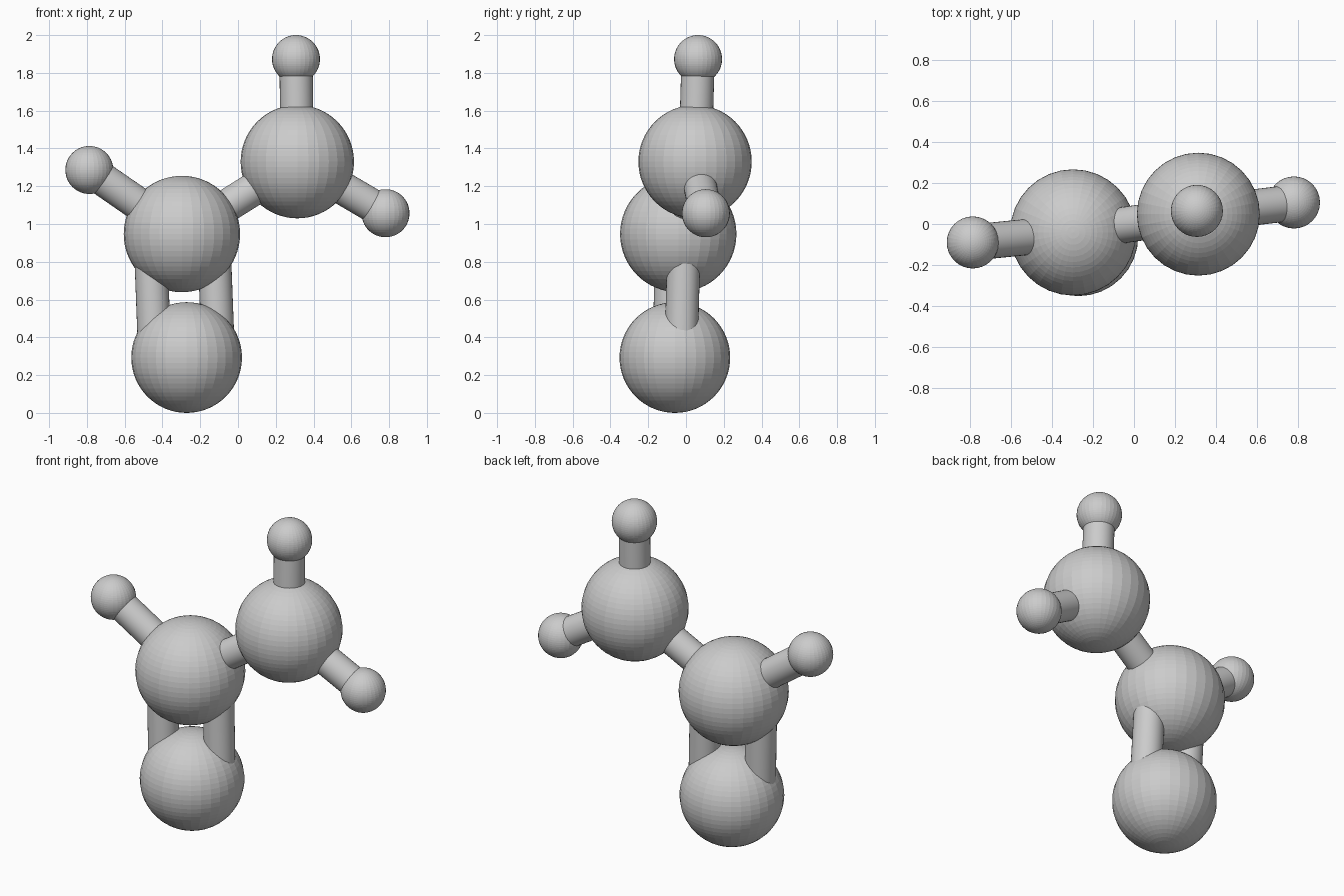
import bpy
from mathutils import Vector

if "Cube" in bpy.data.objects:
    bpy.data.objects.remove(bpy.data.objects["Cube"], do_unlink=True)

# Single plain grey
grey = bpy.data.materials.new("plain grey")
grey.use_nodes = True
colour = (0.6, 0.6, 0.6, 1)
grey.diffuse_color = colour
grey.node_tree.nodes["Principled BSDF"].inputs["Base Color"].default_value = colour

BOND_RADIUS = 0.088


def finish(name):
    ob = bpy.context.object
    ob.name = name
    ob.data.materials.append(grey)
    return ob


def ball(name, centre, radius):
    bpy.ops.mesh.primitive_uv_sphere_add(segments=32, ring_count=32, radius=radius, location=centre)
    finish(name)
    return Vector(centre)


def rod(name, start, end, offset=Vector()):
    axis = end - start
    bpy.ops.mesh.primitive_cylinder_add(vertices=32, radius=BOND_RADIUS, depth=axis.length,
                                        location=(start + end) / 2 + offset)
    ob = finish(name)
    ob.rotation_euler = axis.to_track_quat('Z', 'Y').to_euler()
    bpy.ops.object.shade_smooth_by_angle()


# Large balls
lower = ball("lower_ball", (-0.272, -0.059, 0.293), 0.293)
middle = ball("middle_ball", (-0.297, -0.041, 0.947), 0.308)
upper = ball("upper_ball", (0.314, 0.048, 1.33), 0.3)

# Small end balls
left_end = ball("left_small_ball", (0.781, 0.105, 1.057), 0.127)
right_end = ball("right_small_ball", (-0.787, -0.09, 1.286), 0.127)
top_end = ball("top_small_ball", (0.307, 0.064, 1.873), 0.127)

# Single rods
rod("centre_rod", middle, upper)
rod("left_rod", upper, left_end)
rod("top_rod", upper, top_end)
rod("right_rod", middle, right_end)

# Twin rods between the lower and middle balls
for side, label in ((1, "left"), (-1, "right")):
    rod("twin_rod_" + label, lower, middle, side * Vector((0.168, 0.032, 0.005)))
